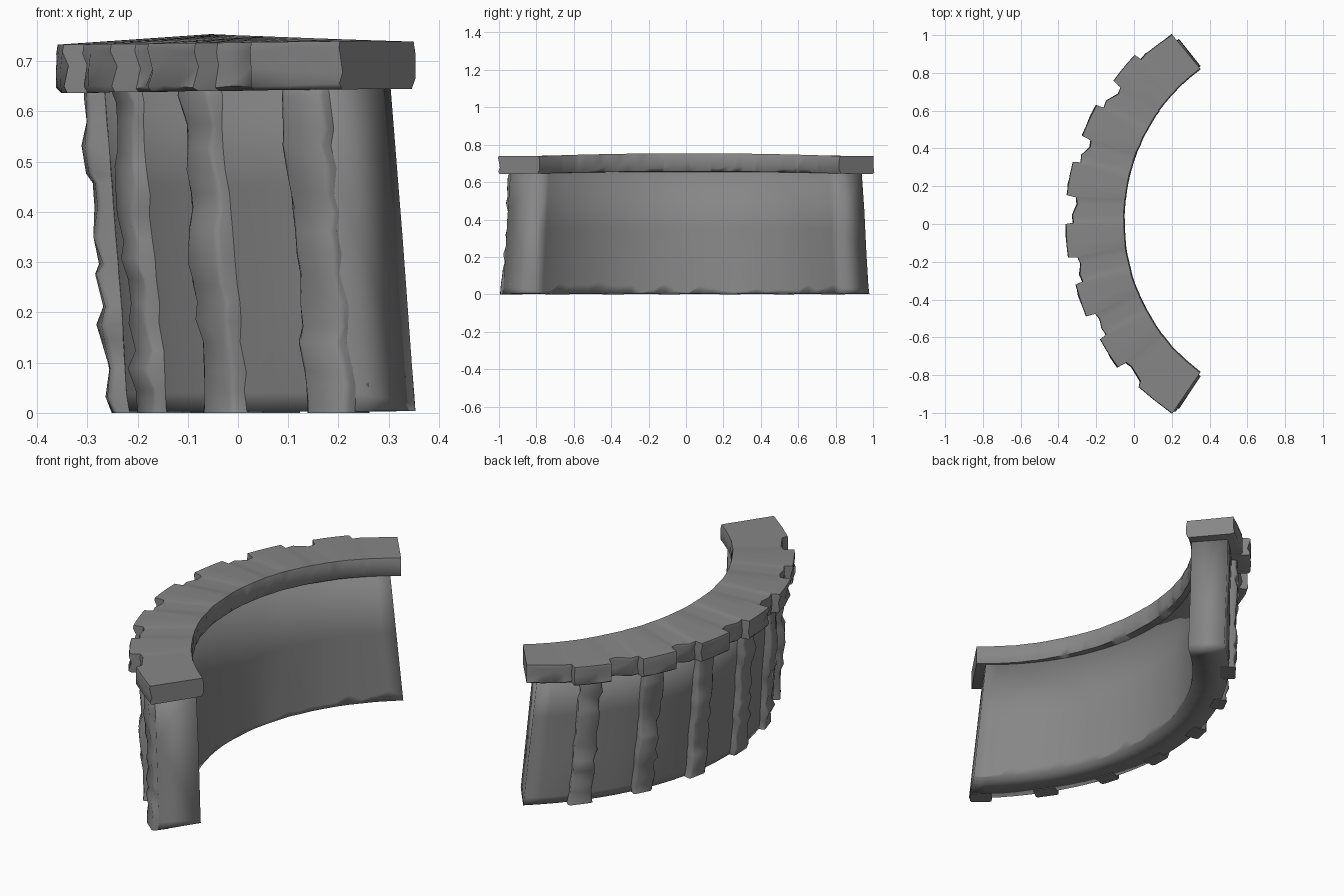
import bpy, bmesh, math, random

if "Cube" in bpy.data.objects:
    bpy.data.objects.remove(bpy.data.objects["Cube"])

random.seed(7)
CX, CAP_END, WALL_END = 0.95, 53.3, 54.0
WALL_H = 0.665

stone = bpy.data.materials.new("dark_stone")
stone.diffuse_color = (0.24, 0.24, 0.24, 1)
stone.use_nodes = True
stone.node_tree.nodes["Principled BSDF"].inputs["Base Color"].default_value = stone.diffuse_color


def polar(r, deg, z, dy=0.0):
    a = math.radians(deg)
    return (CX - r * math.cos(a), r * math.sin(a) + dy, z)


def lean(p):
    # the wall tilts backwards and narrows slightly towards the top
    t = p[2] / 0.65
    return (p[0] - 0.05 * t, p[1] * (1 - 0.042 * t), p[2])


def jit(s):
    return random.uniform(-s, s)


def loft(name, sections, angle):
    """Skin a list of closed rings and cap both ends."""
    bm = bmesh.new()
    rings = [[bm.verts.new(p) for p in s] for s in sections]
    n = len(rings[0])
    for a, b in zip(rings, rings[1:]):
        for i in range(n):
            j = (i + 1) % n
            bm.faces.new((a[i], a[j], b[j], b[i]))
    bm.faces.new(rings[0])
    bm.faces.new(rings[-1])
    bmesh.ops.recalc_face_normals(bm, faces=bm.faces)
    me = bpy.data.meshes.new(name)
    bm.to_mesh(me)
    bm.free()
    me.materials.append(stone)
    ob = bpy.data.objects.new(name, me)
    bpy.context.collection.objects.link(ob)
    bpy.ops.object.select_all(action='DESELECT')
    ob.select_set(True)
    bpy.context.view_layer.objects.active = ob
    bpy.ops.object.shade_smooth_by_angle(angle=math.radians(angle))
    return ob


def end_swell(a):
    # the wall is a little thicker near both ends
    return 0.037 * min(1, abs(a) / WALL_END) ** 3


# Curved leaning wall
sections = []
for i in range(31):
    a = -WALL_END + 2 * WALL_END * i / 30
    s = end_swell(a)
    r_in, r_out, dy = 1.0 + 0.4 * s, 1.175 + s, 0.015
    ring = [polar(r_in, a, 0.003 + abs(jit(0.003)), dy)]
    ring += [polar(r_in + jit(0.002), a, z, dy) for z in (0.04 + jit(0.03), 0.35)]
    ring += [polar(r_in, a, WALL_H, dy), polar(r_out, a, WALL_H)]
    ring += [polar(r_out + jit(0.004), a, z) for z in (0.45, 0.22, 0.04)]
    ring += [polar(r_out, a, 0.003)]
    sections.append([lean(p) for p in ring])
loft("curved_wall", sections, 110)

# Rough upright ribs on the outer face
for k, c in enumerate((41.5, 26.3, 11.3, -4.3, -19.6, -35.6, -51.0)):
    sections = []
    steps = 15
    swell = 0.75 * end_swell(c)
    r_base, r_face = 1.14 + swell, 1.21 + swell
    for i in range(steps + 1):
        z = WALL_H * i / steps + (jit(0.014) if 0 < i < steps else 0)
        left, right = -2.5 + jit(0.45), 2.5 + jit(0.25)
        d = jit(0.010)
        ring = [(r_base, left), (r_face - 0.008 + d, left),
                (r_face + d + jit(0.004), left + 0.5),
                (r_face + d + jit(0.004), right - 0.5),
                (r_face - 0.008 + d, right), (r_base, right)]
        sections.append([lean(polar(r, c + o, z)) for r, o in ring])
    loft("rib_%d" % (k + 1), sections, 70)

# Capping course: angle and outer radius stations, stepping out at each block
blocks = ((39.5, 1.303), (24.8, 1.311), (10.6, 1.316),
          (-3.9, 1.312), (-18.2, 1.3), (-32.3, 1.285))
stations = [(-CAP_END, 1.253), (-47.5, 1.258), (-43, 1.266), (-42.2, 1.238),
            (45.4, 1.266), (47, 1.262), (50, 1.257), (CAP_END, 1.252)]
for c, r in blocks:
    stations += [(c - 4.2, r - 0.05), (c - 3.9, r), (c - 1.3, r),
                 (c + 1.3, r), (c + 3.9, r), (c + 4.2, r - 0.04),
                 (c - 5.8, r - 0.06)]
    if c < 39:
        stations.append((c + 6.0, r - 0.033))
stations.sort()

sections = []
for a, r_out in stations:
    t = math.cos(math.radians(a * 90 / CAP_END))    # 1 in the middle, 0 at the ends
    top_in, top_out = 0.739 + 0.015 * t, 0.739 - 0.007 * t
    bot_in, bot_out = 0.645 + 0.013 * t, 0.644 - 0.007 * t
    ri, dy = 1.0 + jit(0.002), 0.018
    sections.append([
        polar(ri + 0.012, a, bot_in, dy), polar(ri, a, bot_in + 0.025 + jit(0.010), dy),
        polar(ri, a, top_in - 0.025 + jit(0.010), dy), polar(ri + 0.006, a, top_in, dy),
        polar(r_out - 0.003, a, top_out + 0.001),
        polar(r_out, a, top_out - 0.013 + jit(0.006)),
        polar(r_out - 0.006 + jit(0.010), a, (top_out + bot_out) / 2 + jit(0.014)),
        polar(r_out + jit(0.004), a, bot_out + 0.010 + jit(0.004)),
        polar(r_out - 0.010, a, bot_out)])
loft("cap_course", sections, 55)
